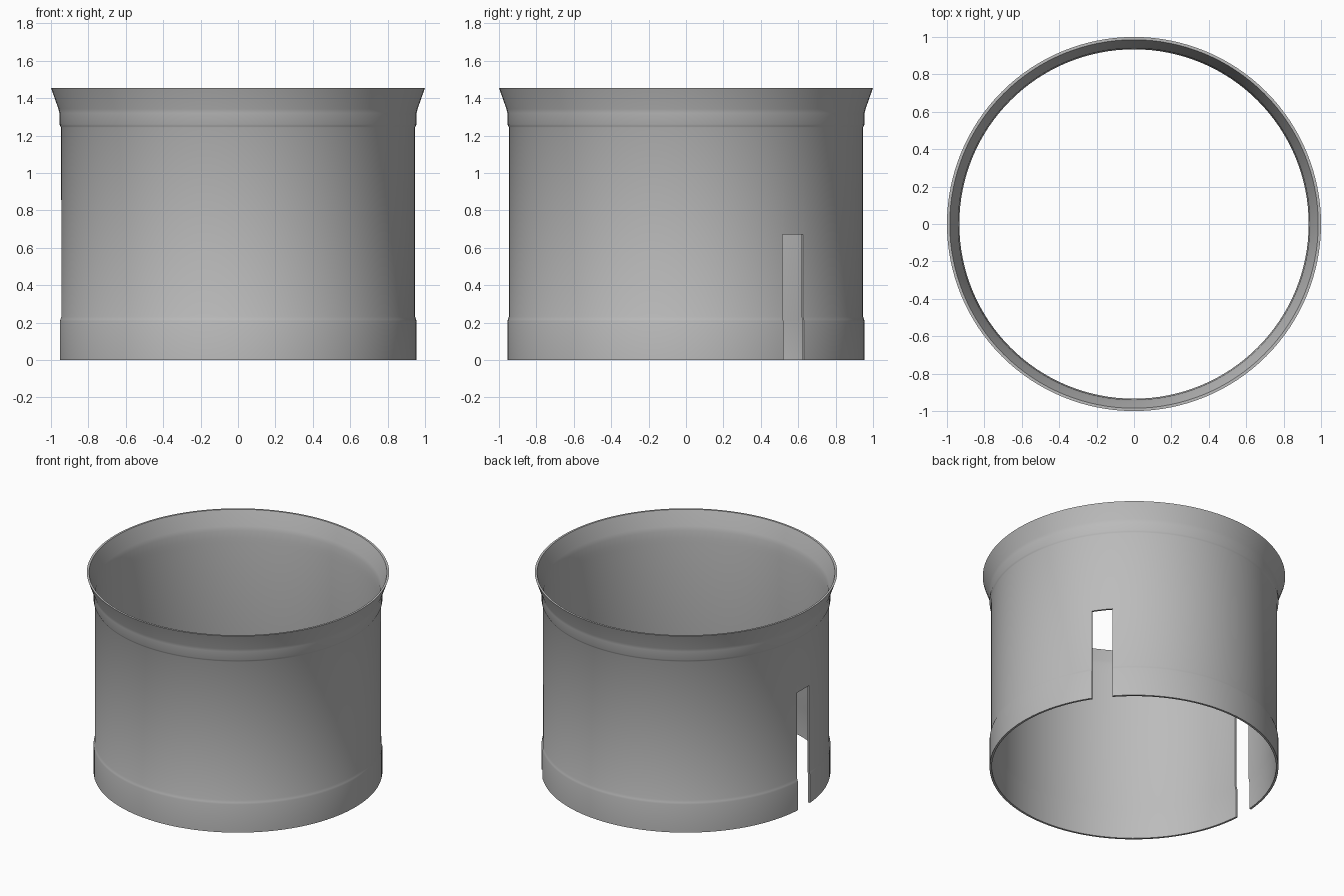
import bpy, bmesh, math

if "Cube" in bpy.data.objects:
    bpy.data.objects.remove(bpy.data.objects["Cube"])

SEGMENTS = 128

# one plain grey material
grey = bpy.data.materials.new("plain grey")
grey.diffuse_color = (0.5, 0.5, 0.5, 1)
grey.use_nodes = True
grey.node_tree.nodes["Principled BSDF"].inputs["Base Color"].default_value = grey.diffuse_color

# closed wall section (radius, height): outside going up, then inside going down
profile = [
    (0.955, 0.0), (0.955, 0.205), (0.952, 0.217), (0.947, 0.232),
    (0.947, 1.243), (0.950, 1.250), (0.955, 1.260), (0.955, 1.320),
    (0.960, 1.342), (1.000, 1.455),
    (0.985, 1.455), (0.948, 1.350), (0.940, 1.320), (0.938, 1.270),
    (0.934, 1.235), (0.934, 0.235), (0.940, 0.205), (0.940, 0.0),
]

# flared sleeve: revolve the section around z
bm = bmesh.new()
rings = []
for i in range(SEGMENTS):
    a = 2 * math.pi * i / SEGMENTS
    rings.append([bm.verts.new((r * math.cos(a), r * math.sin(a), z)) for r, z in profile])
n = len(profile)
for i, ring in enumerate(rings):
    after = rings[(i + 1) % SEGMENTS]
    for j in range(n):
        k = (j + 1) % n
        bm.faces.new((ring[j], after[j], after[k], ring[k]))
bmesh.ops.recalc_face_normals(bm, faces=bm.faces)
mesh = bpy.data.meshes.new("flared_sleeve")
bm.to_mesh(mesh)
bm.free()
mesh.materials.append(grey)
sleeve = bpy.data.objects.new("flared_sleeve", mesh)
bpy.context.collection.objects.link(sleeve)


def cut_slot(angle, width, height):
    """Cut a slot open at the bottom edge through one side of the wall."""
    a = math.radians(angle)
    bpy.ops.mesh.primitive_cube_add(
        size=1, location=(0.945 * math.cos(a), 0.945 * math.sin(a), height / 2 - 0.1),
        rotation=(0, 0, a))
    cutter = bpy.context.object
    cutter.name = "slot_cutter"
    cutter.scale = (0.2, width, height + 0.2)
    cutter.hide_render = True
    cutter.data.materials.append(grey)
    mod = sleeve.modifiers.new("slot", 'BOOLEAN')
    mod.operation = 'DIFFERENCE'
    mod.solver = 'EXACT'
    mod.object = cutter
    bpy.context.view_layer.objects.active = sleeve
    bpy.ops.object.modifier_apply(modifier=mod.name)
    bpy.data.objects.remove(cutter, do_unlink=True)


# short slot at the back right, tall slot on the left
cut_slot(37.2, 0.138, 0.67)
cut_slot(180, 0.138, 0.855)

# smooth wall with crisp rims and slot edges
bpy.ops.object.select_all(action='DESELECT')
sleeve.select_set(True)
bpy.context.view_layer.objects.active = sleeve
bpy.ops.object.shade_smooth_by_angle(angle=math.radians(35))
